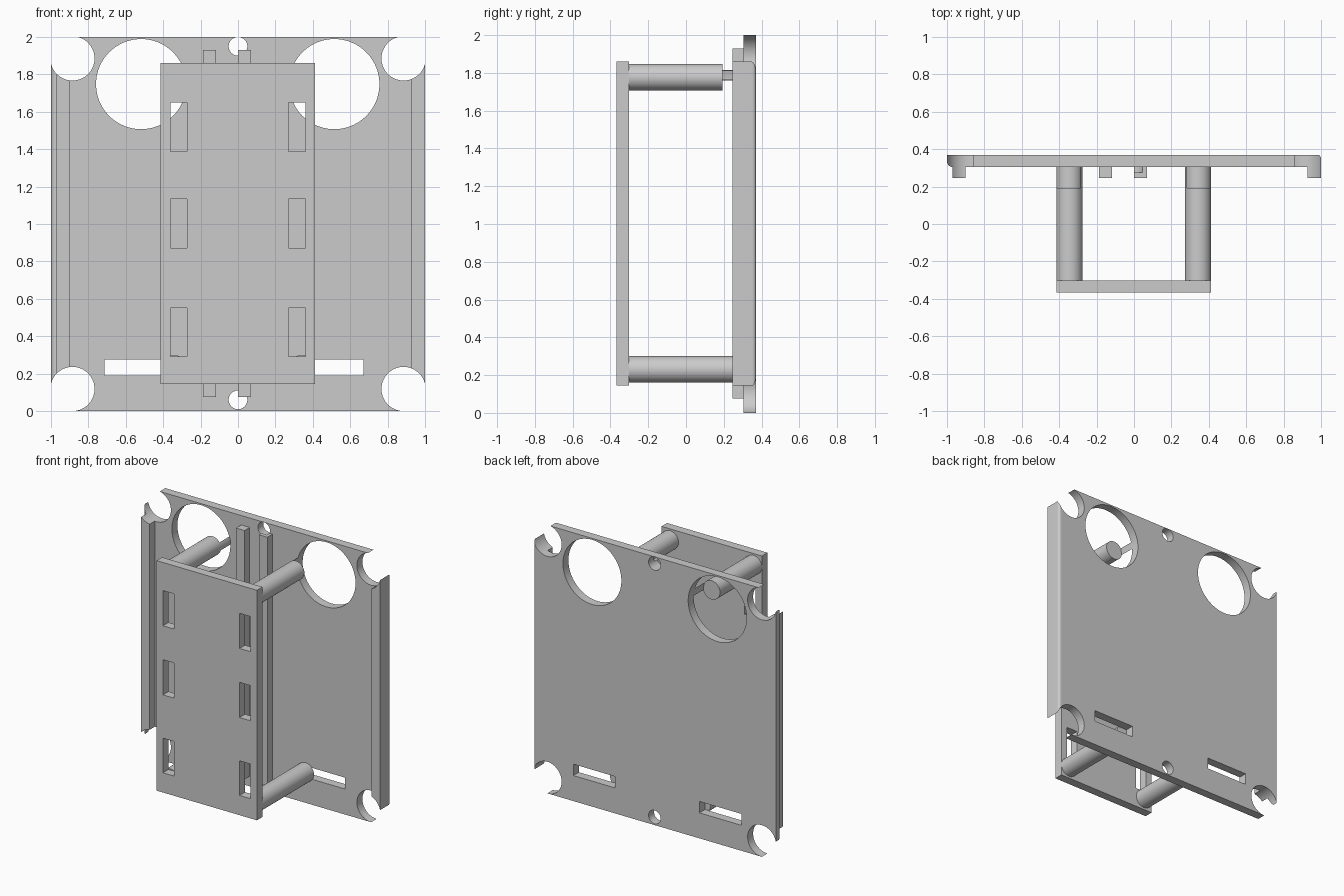
import bpy, bmesh, math

if "Cube" in bpy.data.objects:
    bpy.data.objects.remove(bpy.data.objects["Cube"])


def finish(name, bm):
    bmesh.ops.recalc_face_normals(bm, faces=bm.faces)
    mesh = bpy.data.meshes.new(name)
    bm.to_mesh(mesh)
    bm.free()
    ob = bpy.data.objects.new(name, mesh)
    bpy.context.collection.objects.link(ob)
    return ob


def prism(name, pts, axis, lo, hi):
    """Extrude a closed 2D outline along y (points are x,z) or z (points are x,y)."""
    bm = bmesh.new()
    place = (lambda a, b, h: (a, h, b)) if axis == 'y' else (lambda a, b, h: (a, b, h))
    face = bm.faces.new([bm.verts.new(place(a, b, lo)) for a, b in pts])
    geo = bmesh.ops.extrude_face_region(bm, geom=[face])['geom']
    move = place(0, 0, hi - lo)
    bmesh.ops.translate(bm, vec=move, verts=[g for g in geo if isinstance(g, bmesh.types.BMVert)])
    return finish(name, bm)


def box(name, x0, x1, y0, y1, z0, z1):
    return prism(name, [(x0, z0), (x1, z0), (x1, z1), (x0, z1)], 'y', y0, y1)


def rod(name, x, z, r, y0, y1, n=64):
    ring = [(x + r * math.cos(2 * math.pi * i / n), z + r * math.sin(2 * math.pi * i / n))
            for i in range(n)]
    return prism(name, ring, 'y', y0, y1)


def cut(ob, cutter):
    cutter.hide_render = True
    mod = ob.modifiers.new('cut', 'BOOLEAN')
    mod.operation, mod.solver, mod.object = 'DIFFERENCE', 'EXACT', cutter
    bpy.context.view_layer.objects.active = ob
    bpy.ops.object.modifier_apply(modifier=mod.name)
    bpy.data.objects.remove(cutter)


def arc(cx, cy, r, a0, a1, n=6):
    return [(cx + r * math.cos(math.radians(a0 + (a1 - a0) * i / n)),
             cy + r * math.sin(math.radians(a0 + (a1 - a0) * i / n))) for i in range(n + 1)]


BACK, FACE, LIP = 0.37, 0.305, 0.245   # y levels of the back plate and its rails
BIG_HOLES = [(-0.518, 1.748), (0.515, 1.748)]
BIG_R = 0.241

# Back plate with a side rail at each edge, as one cross-section
outline = [(-1, BACK)]
outline += arc(-0.97, 0.335, 0.03, 180, 270)
outline += [(-0.97, LIP), (-0.9, LIP), (-0.9, FACE), (0.928, FACE), (0.928, LIP), (1, LIP)]
outline += arc(0.98, 0.35, 0.02, 0, 90)
plate = prism('back_plate', outline, 'z', 0, 2)

# Open round notches in the four corners
for sx in (-1, 1):
    for cz, end in ((1.885, 2.1), (0.118, -0.1)):
        cut(plate, rod('notch', sx * 0.885, cz, 0.118, 0.1, 0.5))
        xs, zs = sorted((sx * 0.885, sx * 1.1)), sorted((cz, end))
        cut(plate, box('corner', *xs, 0.1, 0.5, *zs))

# Large holes, small holes and lower slots
for x, z in BIG_HOLES:
    cut(plate, rod('large_hole', x, z, BIG_R, 0.19, 0.5, 96))
for z in (1.95, 0.06):
    cut(plate, rod('small_hole', 0, z, 0.05, 0.2, 0.5))
for x0, x1 in ((-0.715, -0.37), (0.325, 0.67)):
    cut(plate, box('slot', x0, x1, 0.2, 0.5, 0.19, 0.275))

# Two vertical ribs; the small holes bite into the right one from behind
left_rib = box('left_rib', -0.187, -0.117, LIP, FACE, 0.075, 1.93)
right_rib = box('right_rib', 0.0, 0.07, LIP, FACE, 0.075, 1.93)
for z in (1.95, 0.06):
    cut(right_rib, rod('small_hole', 0, z, 0.05, 0.275, 0.5))

# Front plate with two columns of windows
front = box('front_plate', -0.414, 0.413, -0.367, -0.302, 0.145, 1.86)
for x0, x1 in ((-0.362, -0.272), (0.27, 0.36)):
    for z0, z1 in ((0.292, 0.55), (0.873, 1.135), (1.388, 1.65)):
        cut(front, box('window', x0, x1, -0.5, -0.2, z0, z1))

# Four round posts; the large holes cut away the ends of the upper two
parts = [plate, left_rib, right_rib, front]
for side, x, (hx, hz) in (('left', -0.345, BIG_HOLES[0]), ('right', 0.343, BIG_HOLES[1])):
    parts.append(rod('lower_%s_post' % side, x, 0.23, 0.07, -0.302, FACE))
    upper = rod('upper_%s_post' % side, x, 1.777, 0.07, -0.302, FACE)
    cut(upper, rod('large_hole', hx, hz, BIG_R, 0.192, 0.5, 96))
    parts.append(upper)

# Smooth round walls, keep edges sharp
bpy.ops.object.select_all(action='DESELECT')
for ob in parts:
    ob.select_set(True)
bpy.context.view_layer.objects.active = plate
bpy.ops.object.shade_smooth_by_angle(angle=math.radians(30))
